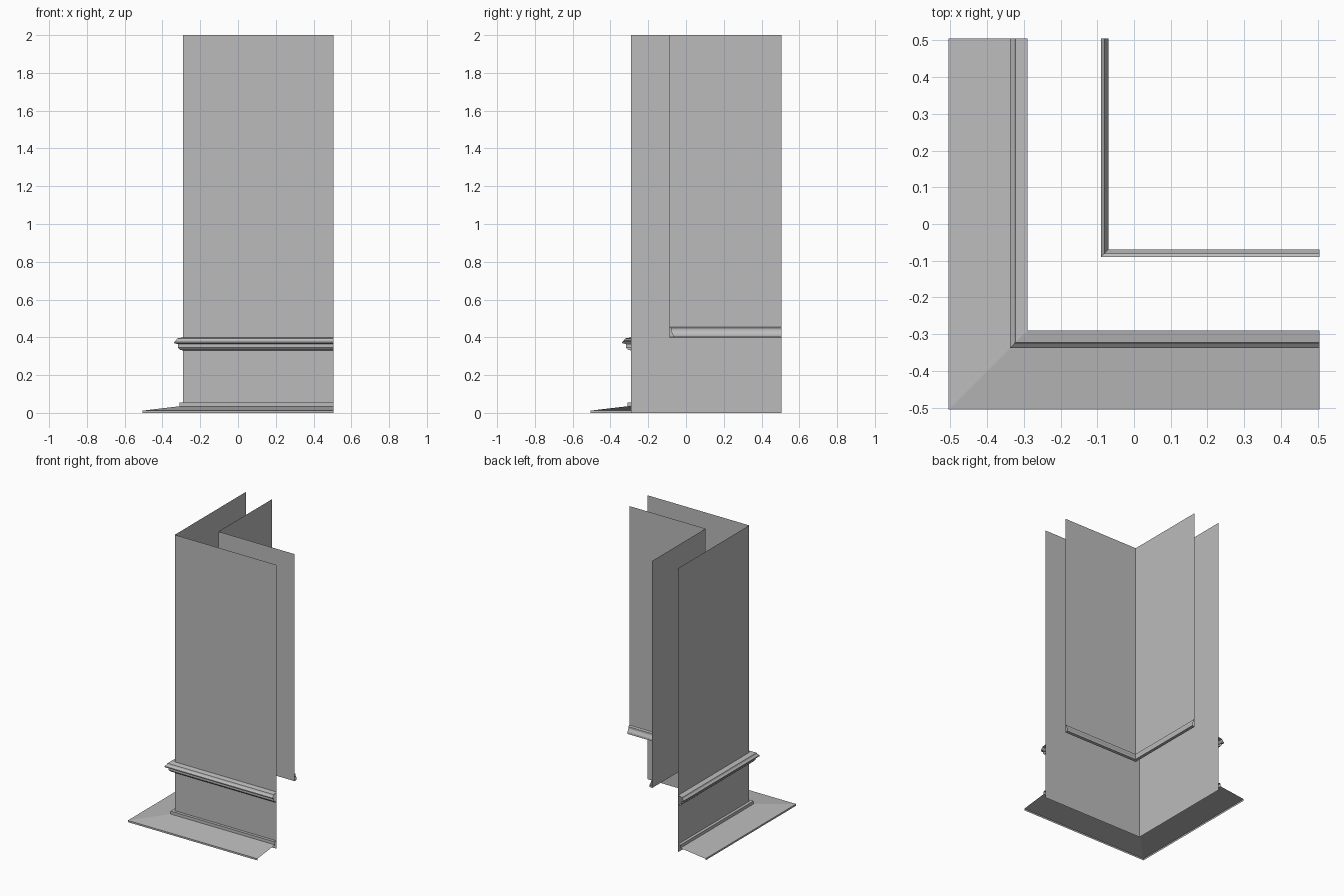
import bpy
import bmesh

cube = bpy.data.objects.get("Cube")
if cube:
    bpy.data.objects.remove(cube, do_unlink=True)

END = 0.505   # where both arms of the corner are cut off
TOP = 2.0
OUTER = -0.29
INNER = -0.09

COLOUR = (0.5, 0.5, 0.5, 1.0)
grey = bpy.data.materials.new("plain_grey")
grey.use_nodes = True
grey.diffuse_color = COLOUR
grey.node_tree.nodes["Principled BSDF"].inputs["Base Color"].default_value = COLOUR


def corner_sweep(name, profile, flip=False):
    """Sweep an open (offset, height) profile round the mitred corner."""
    bm = bmesh.new()
    rows = [[bm.verts.new(p) for p in ((END, d, z), (d, d, z), (d, END, z))]
            for d, z in profile]
    for low, high in zip(rows, rows[1:]):
        for i in range(2):
            face = bm.faces.new((low[i + 1], low[i], high[i], high[i + 1]))
            if flip:
                face.normal_flip()
    mesh = bpy.data.meshes.new(name)
    bm.to_mesh(mesh)
    bm.free()
    mesh.materials.append(grey)
    obj = bpy.data.objects.new(name, mesh)
    bpy.context.collection.objects.link(obj)
    return obj


# Thin wall sheets
corner_sweep("outer_wall", [(OUTER, 0), (OUTER, TOP)])
corner_sweep("inner_wall", [(INNER, 0.4), (INNER, TOP)], flip=True)

# Sloping skirt with a lip and a raised step against the wall
corner_sweep("base_flashing", [(-END, 0), (-END, 0.012), (-0.31, 0.035),
                               (-0.31, 0.056), (OUTER, 0.056)])

# Moulding round the outside of the outer wall
corner_sweep("outer_moulding", [(OUTER, 0.33), (-0.308, 0.334), (-0.318, 0.345),
                                (-0.318, 0.364), (-0.338, 0.369), (-0.338, 0.376),
                                (-0.327, 0.385), (-0.323, 0.394), (OUTER, 0.4)])

# Small moulding on the hidden side of the inner wall
corner_sweep("inner_moulding", [(INNER, 0.4), (-0.07, 0.402), (-0.07, 0.416),
                                (-0.08, 0.436), (-0.08, 0.45), (INNER, 0.456)],
             flip=True)
